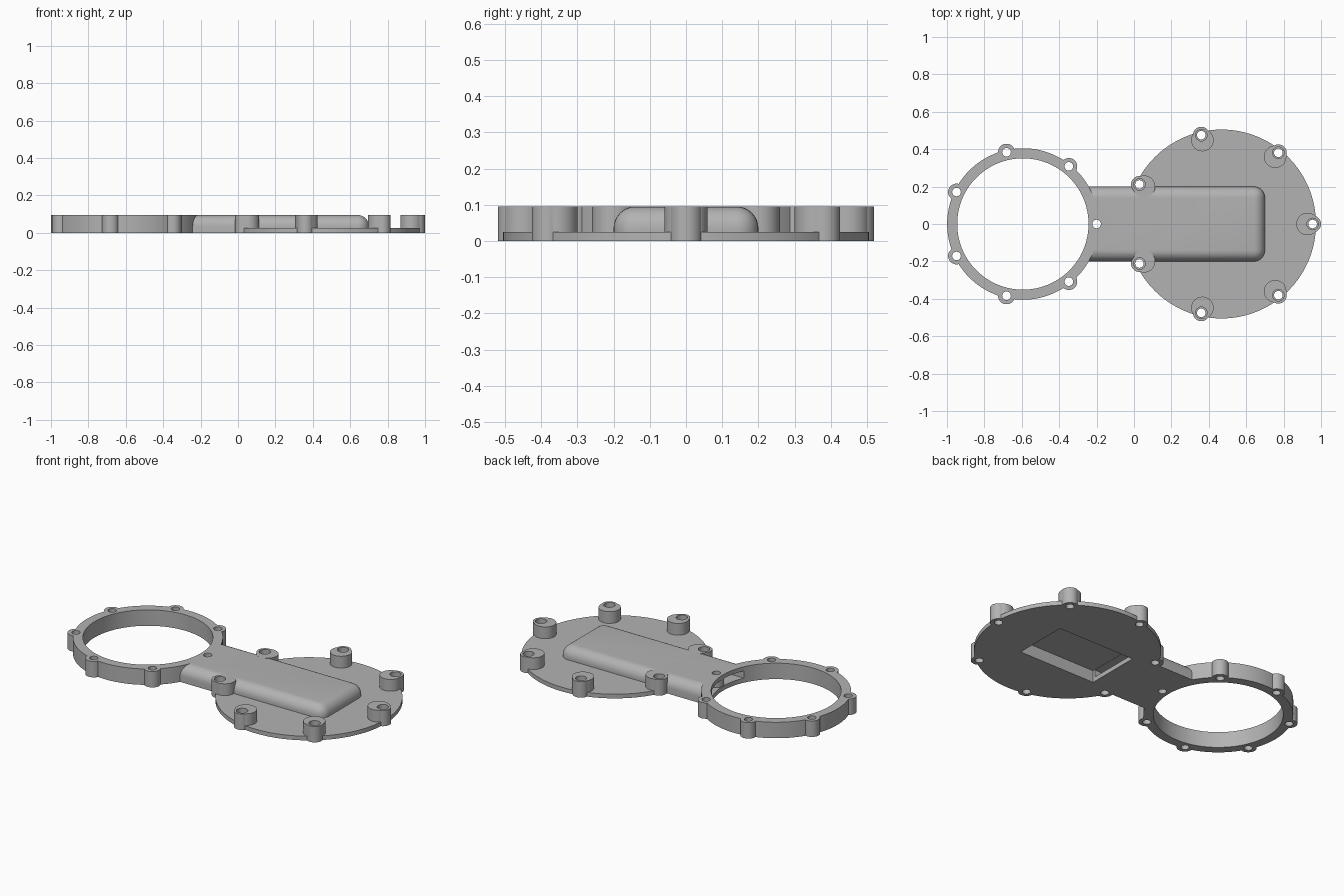
import bpy, bmesh, math

cube = bpy.data.objects.get("Cube")
if cube:
    bpy.data.objects.remove(cube, do_unlink=True)

HEIGHT = 0.095
FLANGE = 0.025
RING_X, RING_BOLT = -0.594, 0.394
DISC_X, DISC_BOLT = 0.468, 0.487
ANGLES = [math.tau * i / 7 for i in range(7)]

grey = bpy.data.materials.new("plain_grey")
grey.use_nodes = True
grey.diffuse_color = (0.45, 0.45, 0.45, 1)
grey.node_tree.nodes["Principled BSDF"].inputs["Base Color"].default_value = (0.45, 0.45, 0.45, 1)


def finish(name, bm):
    mesh = bpy.data.meshes.new(name)
    bmesh.ops.recalc_face_normals(bm, faces=bm.faces)
    bm.to_mesh(mesh)
    bm.free()
    mesh.materials.append(grey)
    obj = bpy.data.objects.new(name, mesh)
    bpy.context.collection.objects.link(obj)
    return obj


def cylinder(name, x, y, radius, z0, z1, sides=32):
    bm = bmesh.new()
    bmesh.ops.create_cone(bm, cap_ends=True, segments=sides, radius1=radius,
                          radius2=radius, depth=z1 - z0)
    bmesh.ops.translate(bm, verts=bm.verts, vec=(x, y, (z0 + z1) / 2))
    return finish(name, bm)


def block(name, x0, x1, half_y, z0, z1, bevel=0):
    bm = bmesh.new()
    bmesh.ops.create_cube(bm, size=1)
    bmesh.ops.scale(bm, verts=bm.verts, vec=(x1 - x0, 2 * half_y, z1 - z0))
    bmesh.ops.translate(bm, verts=bm.verts, vec=((x0 + x1) / 2, 0, (z0 + z1) / 2))
    if bevel:
        # Round the top sides and the free end, leaving base and root square
        def rounded(edge):
            a, b = (v.co for v in edge.verts)
            top = min(a.z, b.z) > z1 - 1e-4
            end = min(a.x, b.x) > x1 - 1e-4
            root = max(a.x, b.x) < x0 + 1e-4
            base = max(a.z, b.z) < z0 + 1e-4
            return (top or end) and not root and not base
        bmesh.ops.bevel(bm, geom=[e for e in bm.edges if rounded(e)], offset=bevel,
                        segments=8, profile=0.5, affect='EDGES')
    return finish(name, bm)


def combine(target, tool, operation):
    mod = target.modifiers.new(operation.lower(), 'BOOLEAN')
    mod.operation, mod.solver, mod.object = operation, 'EXACT', tool
    bpy.context.view_layer.update()
    bpy.context.view_layer.objects.active = target
    bpy.ops.object.modifier_apply(modifier=mod.name)
    bpy.data.objects.remove(tool, do_unlink=True)


def polar(cx, radius, angle):
    return cx + radius * math.cos(angle), radius * math.sin(angle)


# Round flange, hollow arm and open ring joined into one casting
body = cylinder("ring_and_disc_bracket", DISC_X, 0, 0.505, 0, FLANGE, 128)
combine(body, cylinder("ring", RING_X, 0, 0.405, 0, HEIGHT, 128), 'UNION')
combine(body, block("arm", -0.35, 0.70, 0.2, 0, HEIGHT, 0.06), 'UNION')

# Screw bosses around both circles
for angle in ANGLES:
    combine(body, cylinder("ring_boss", *polar(RING_X, RING_BOLT, angle), 0.045, 0, HEIGHT), 'UNION')
    combine(body, cylinder("disc_boss", *polar(DISC_X, DISC_BOLT, angle), 0.045, 0, HEIGHT), 'UNION')
    combine(body, cylinder("disc_boss_pad", *polar(DISC_X, 0.46, angle), 0.06, 0.01, HEIGHT), 'UNION')

# Ring opening, underside pocket and the channel between them
combine(body, cylinder("ring_opening", RING_X, 0, 0.351, -0.1, 0.2, 128), 'DIFFERENCE')
combine(body, block("pocket", 0.15, 0.66, 0.165, -0.05, 0.072), 'DIFFERENCE')
combine(body, block("channel", -0.4, 0.3, 0.15, 0.027, 0.07), 'DIFFERENCE')

# Screw post standing inside the channel
combine(body, cylinder("channel_post", *polar(RING_X, RING_BOLT, 0), 0.042, 0.01, 0.085), 'UNION')

# Screw holes, with counterbores on the disc bosses
for angle in ANGLES:
    for cx, bolt in ((RING_X, RING_BOLT), (DISC_X, DISC_BOLT)):
        combine(body, cylinder("hole", *polar(cx, bolt, angle), 0.023, -0.1, 0.2, 24), 'DIFFERENCE')
    combine(body, cylinder("counterbore", *polar(DISC_X, DISC_BOLT, angle), 0.031, 0.065, 0.2, 24), 'DIFFERENCE')

# Smooth curved walls, sharp rims
bpy.ops.object.select_all(action='DESELECT')
body.select_set(True)
bpy.context.view_layer.objects.active = body
bpy.ops.object.shade_smooth_by_angle(angle=math.radians(30))
